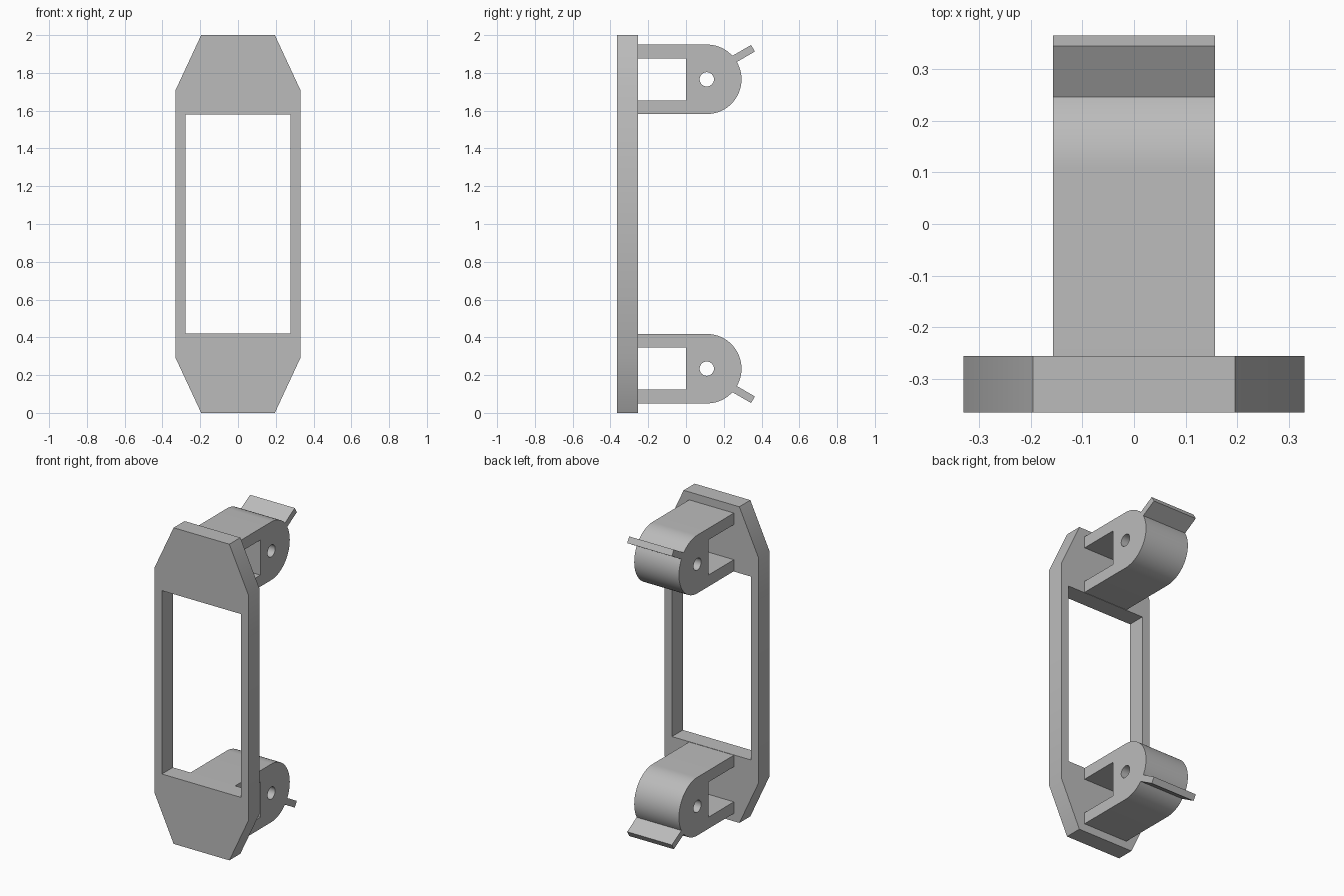
import bpy
import math
from mathutils import Matrix, Vector

cube = bpy.data.objects.get("Cube")
if cube:
    bpy.data.objects.remove(cube, do_unlink=True)

grey = bpy.data.materials.new("plain grey")
grey.use_nodes = True
colour = (0.5, 0.5, 0.5, 1.0)
grey.diffuse_color = colour
grey.node_tree.nodes["Principled BSDF"].inputs["Base Color"].default_value = colour


def arc(centre, radius, start, end, steps):
    """Points along an arc, angles in degrees."""
    points = []
    for i in range(steps + 1):
        a = math.radians(start + (end - start) * i / steps)
        points.append((centre[0] + radius * math.cos(a), centre[1] + radius * math.sin(a)))
    return points


def extrude_profile(name, loops, depth, matrix):
    """Fill closed loops (later ones are holes) and extrude evenly both ways."""
    curve = bpy.data.curves.new(name, "CURVE")
    curve.dimensions = "2D"
    curve.fill_mode = "BOTH"
    curve.extrude = depth / 2
    for loop in loops:
        spline = curve.splines.new("POLY")
        spline.points.add(len(loop) - 1)
        for point, (u, v) in zip(spline.points, loop):
            point.co = (u, v, 0, 1)
        spline.use_cyclic_u = True
    obj = bpy.data.objects.new(name, curve)
    bpy.context.collection.objects.link(obj)
    obj.matrix_world = matrix
    bpy.ops.object.select_all(action="DESELECT")
    obj.select_set(True)
    bpy.context.view_layer.objects.active = obj
    bpy.ops.object.convert(target="MESH")
    obj = bpy.context.object
    obj.name = name
    # Weld caps to walls so sharp edges are found by angle
    bpy.ops.object.mode_set(mode="EDIT")
    bpy.ops.mesh.select_all(action="SELECT")
    bpy.ops.mesh.remove_doubles(threshold=0.0001)
    bpy.ops.mesh.normals_make_consistent(inside=False)
    bpy.ops.object.mode_set(mode="OBJECT")
    bpy.ops.object.shade_smooth_by_angle(angle=math.radians(25))
    obj.data.materials.clear()
    obj.data.materials.append(grey)
    return obj


# Face plate: chamfered frame with a rectangular opening
quarter = [(0.33, 0.71), (0.195, 1.0)]
right_side = [(x, 1 - z) for x, z in reversed(quarter)] + [(x, 1 + z) for x, z in quarter]
outline = right_side + [(-x, z) for x, z in reversed(right_side)]
opening = [(-0.277, 0.42), (0.277, 0.42), (0.277, 1.58), (-0.277, 1.58)]
extrude_profile("face_plate", [outline, opening], 0.11,
                Matrix.Translation((0, -0.31, 0)) @ Matrix.Rotation(math.pi / 2, 4, "X"))

# Clip: C-shaped arm with a rounded end, a pin hole and a slanted finger tab
centre = Vector((0.11, 1.766))
radius = 0.184
along = Vector((math.cos(math.radians(30)), math.sin(math.radians(30))))
across = Vector((-along.y, along.x))
thick = 0.04
tab_end = centre + along * 0.294
tab_angle = 30 + math.degrees(math.asin(thick / radius))
plate_back = -0.256
clip = [(plate_back, centre.y - radius)]
clip += arc(centre, radius, -90, 30, 24)
clip += [tuple(tab_end), tuple(tab_end + across * thick)]
clip += arc(centre, radius, tab_angle, 90, 12)
clip += [(plate_back, centre.y + radius), (plate_back, 1.877),
         (0, 1.877), (0, 1.655), (plate_back, 1.655)]
pin_hole = arc(centre, 0.038, 0, 345, 23)

# Profile plane is y-z, extruded along x
side_on = Matrix(((0, 0, 1, 0), (1, 0, 0, 0), (0, 1, 0, 0), (0, 0, 0, 1)))
extrude_profile("upper_clip", [clip, pin_hole], 0.313, side_on)
flipped = [[(y, 2 - z) for y, z in loop] for loop in (clip, pin_hole)]
extrude_profile("lower_clip", flipped, 0.313, side_on)
